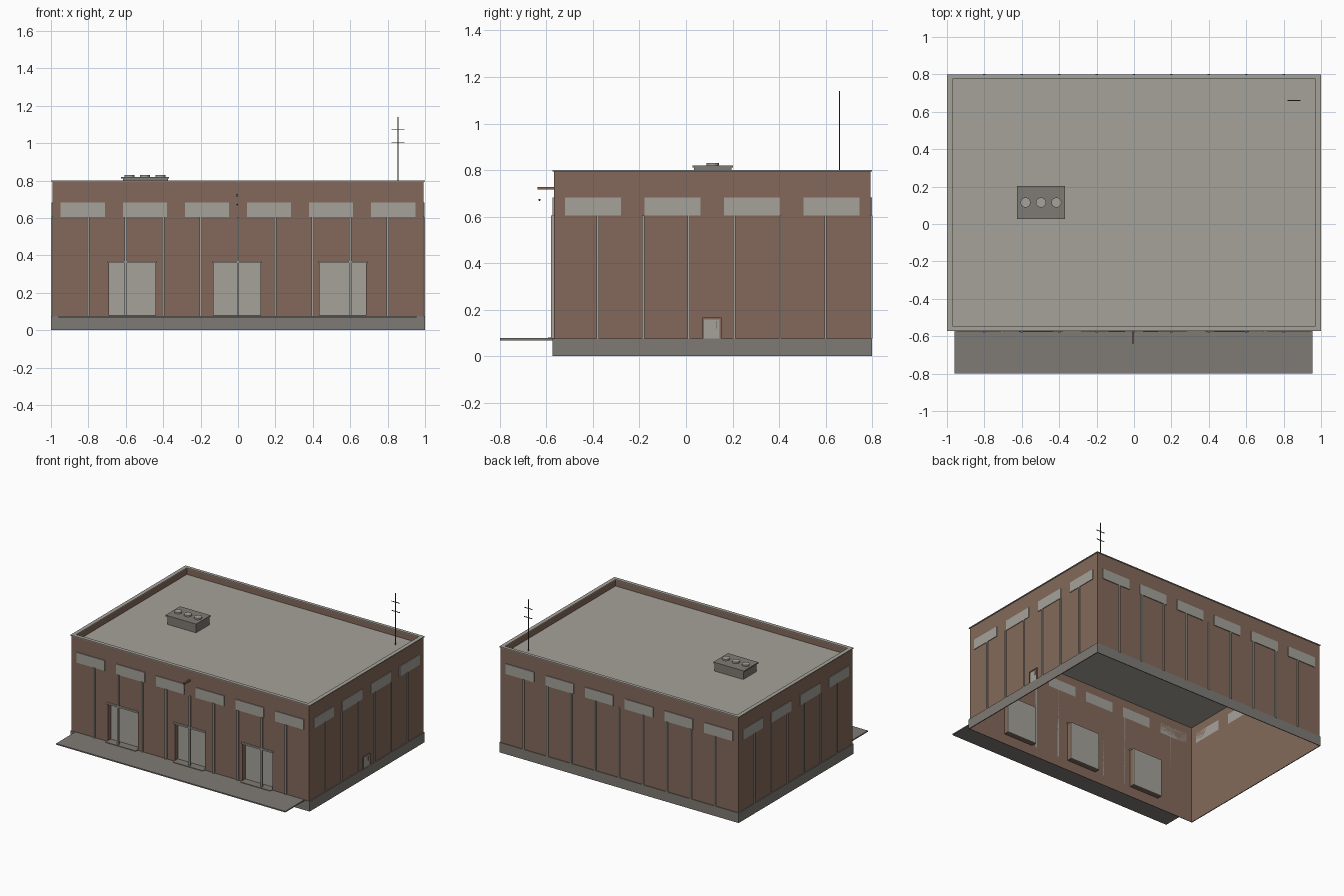
import bpy, bmesh, math
from mathutils import Vector, Matrix

cube = bpy.data.objects.get("Cube")
if cube:
    bpy.data.objects.remove(cube, do_unlink=True)


def material(name, srgb):
    lin = [(c / 255 / 12.92) if c < 11 else ((c / 255 + 0.055) / 1.055) ** 2.4 for c in srgb]
    m = bpy.data.materials.new(name)
    m.use_nodes = True
    m.diffuse_color = (*lin, 1)
    m.node_tree.nodes["Principled BSDF"].inputs["Base Color"].default_value = (*lin, 1)
    return m


BRICK = material("brown wall", (132, 105, 91))
PALE = material("pale grey", (165, 162, 153))
GREY = material("concrete grey", (127, 123, 117))
DARK = material("dark metal", (85, 82, 78))


def finish(name, bm, mat):
    bmesh.ops.recalc_face_normals(bm, faces=bm.faces)
    me = bpy.data.meshes.new(name)
    bm.to_mesh(me)
    bm.free()
    me.materials.append(mat)
    ob = bpy.data.objects.new(name, me)
    bpy.context.collection.objects.link(ob)
    return ob


def add_box(bm, lo, hi):
    lo, hi = Vector(lo), Vector(hi)
    mat = Matrix.Translation((lo + hi) / 2) @ Matrix.Diagonal((*(hi - lo), 1))
    return bmesh.ops.create_cube(bm, size=1, matrix=mat)["verts"]


def boxes(name, mat, *pairs):
    bm = bmesh.new()
    for lo, hi in pairs:
        add_box(bm, lo, hi)
    return finish(name, bm, mat)


def cylinder(name, mat, base, r, h, sides=16):
    bm = bmesh.new()
    bmesh.ops.create_cone(bm, cap_ends=True, segments=sides, radius1=r, radius2=r, depth=h,
                          matrix=Matrix.Translation(Vector(base) + Vector((0, 0, h / 2))))
    return finish(name, bm, mat)


def rect(x, y0, y1):
    return [(-x, y0), (x, y0), (x, y1), (-x, y1)]


def ring(name, mat, outer, inner, z0, z1):
    """Closed rectangular frame between two outlines."""
    bm = bmesh.new()
    loops = [[bm.verts.new((x, y, z)) for x, y in o]
             for o, z in ((outer, z0), (outer, z1), (inner, z1), (inner, z0))]
    for a in range(4):
        p, q = loops[a], loops[(a + 1) % 4]
        for i in range(4):
            j = (i + 1) % 4
            bm.faces.new((p[i], p[j], q[j], q[i]))
    return finish(name, bm, mat)


WX, WF, WB = 0.993, -0.568, 0.794       # wall planes
PLINTH, ROOF, TOP = 0.075, 0.75, 0.8
DOORS, DOOR_W, DOOR_TOP, DEPTH = (-0.565, -0.005, 0.56), 0.25, 0.36, 0.035

# open-bottomed wall shell with three recessed doorways
bm = bmesh.new()


def quad(*pts):
    bm.faces.new([bm.verts.new(p) for p in pts])


def front(x0, x1, z0, z1):
    quad((x0, WF, z0), (x1, WF, z0), (x1, WF, z1), (x0, WF, z1))


for x0, y0, x1, y1 in ((WX, WF, WX, WB), (WX, WB, -WX, WB), (-WX, WB, -WX, WF)):
    quad((x0, y0, 0), (x1, y1, 0), (x1, y1, ROOF), (x0, y0, ROOF))
front(-WX, WX, 0, PLINTH)
front(-WX, WX, DOOR_TOP, ROOF)
edges = [-WX] + [c + s * DOOR_W / 2 for c in DOORS for s in (-1, 1)] + [WX]
for i in range(0, len(edges), 2):
    front(edges[i], edges[i + 1], PLINTH, DOOR_TOP)
for c in DOORS:
    a, b, yi = c - DOOR_W / 2, c + DOOR_W / 2, WF + DEPTH
    corners = [(a, PLINTH), (b, PLINTH), (b, DOOR_TOP), (a, DOOR_TOP)]
    for (xa, za), (xb, zb) in zip(corners, corners[1:] + corners[:1]):
        quad((xa, WF, za), (xb, WF, zb), (xb, yi, zb), (xa, yi, za))
bmesh.ops.remove_doubles(bm, verts=bm.verts, dist=0.0001)
finish("walls", bm, BRICK)

# plinth, parapet, coping and roof
outer, wall = rect(1, -0.573, 0.8), rect(WX, WF, WB)
inner = rect(0.97, -0.545, 0.775)
ring("plinth", GREY, outer, rect(WX + 0.001, WF - 0.001, WB + 0.001), 0, PLINTH)
ring("parapet", BRICK, wall, inner, ROOF, TOP - 0.006)
ring("coping", PALE, outer, inner, TOP - 0.006, TOP)
boxes("roof", PALE, ((-WX + 0.002, WF + 0.002, ROOF - 0.008), (WX - 0.002, WB - 0.002, ROOF)))

# loading apron
boxes("apron", GREY, ((-0.96, -0.8, 0.068), (0.955, -0.57, 0.077)))

# loading doors with lintels and sills
for i, c in enumerate(DOORS):
    h = DOOR_W / 2
    boxes(f"door_{i + 1}", PALE,
          ((c - h, WF + DEPTH, PLINTH), (c + h, WF + DEPTH + 0.006, DOOR_TOP)))
    boxes(f"door_lintel_{i + 1}", PALE,
          ((c - h - 0.007, WF - 0.01, DOOR_TOP), (c + h + 0.007, WF + 0.01, DOOR_TOP + 0.011)))
    boxes(f"door_sill_{i + 1}", GREY,
          ((c - h, WF - 0.025, PLINTH), (c + h, WF + DEPTH, PLINTH + 0.006)))

# high windows and slim pilasters on every side
SILL, HEAD, RIB = 0.605, 0.682, 0.0065
long_windows = [-0.83 + 0.332 * i for i in range(6)]
long_ribs = [-0.8 + 0.2 * i for i in range(9)]
side_windows = [-0.4 + 0.3417 * i for i in range(4)]
side_ribs = [-0.38 + 0.196 * i for i in range(6)]
for side, y, d in (("front", WF, -1), ("back", WB, 1)):
    y0, y1 = sorted((y, y + d * 0.006))
    boxes(side + "_windows", PALE,
          *[((x - 0.118, y0, SILL), (x + 0.118, y1, HEAD)) for x in long_windows])
    y0, y1 = sorted((y, y + d * (0.012 if d < 0 else 0.008)))
    boxes(side + "_pilasters", PALE,
          *[((x - RIB, y0, PLINTH), (x + RIB, y1, SILL)) for x in long_ribs])
for side, d in (("left", 1), ("right", -1)):
    x0, x1 = sorted((d * WX, d * (WX + 0.005)))
    boxes(side + "_windows", PALE,
          *[((x0, y - 0.12, SILL), (x1, y + 0.12, HEAD)) for y in side_windows])
    x0, x1 = sorted((d * WX, d * (WX + 0.007)))
    boxes(side + "_pilasters", PALE,
          *[((x0, y - 0.005, PLINTH), (x1, y + 0.005, SILL)) for y in side_ribs])

# small side door
D0, D1, DT = 0.07, 0.152, 0.166
boxes("side_door_frame", BRICK,
      ((WX, D0, PLINTH), (1, D0 + 0.008, DT)), ((WX, D1 - 0.008, PLINTH), (1, D1, DT)),
      ((WX, D0 + 0.008, DT - 0.008), (1, D1 - 0.008, DT)))
boxes("side_door", PALE, ((WX, D0 + 0.008, PLINTH), (WX + 0.003, D1 - 0.008, DT - 0.008)))
boxes("side_door_handle", GREY, ((WX, 0.128, 0.118), (1, 0.134, 0.15)))

# rooftop cooling unit with three fans
boxes("cooling_unit", GREY, ((-0.615, 0.035, ROOF), (-0.375, 0.195, 0.81)))
boxes("cooling_unit_lid", GREY, ((-0.625, 0.028, 0.81), (-0.37, 0.202, 0.82)))
for i in range(3):
    cylinder(f"fan_{i + 1}", PALE, (-0.58 + 0.0825 * i, 0.115, 0.82), 0.027, 0.011)

# aerial
cylinder("aerial_mast", DARK, (0.855, 0.66, ROOF), 0.003, 1.14 - ROOF, 8)
boxes("aerial_bars", DARK, *[((0.82, 0.658, z), (0.89, 0.662, z + 0.004)) for z in (1.0, 1.07)])

# hoist beam with hook
boxes("hoist_beam", BRICK, ((-0.011, -0.638, 0.716), (0.001, WF, 0.728)))
bm = bmesh.new()
bmesh.ops.create_icosphere(bm, subdivisions=1, radius=0.005,
                           matrix=Matrix.Translation((-0.005, -0.63, 0.672)))
finish("hoist_hook", bm, DARK)
